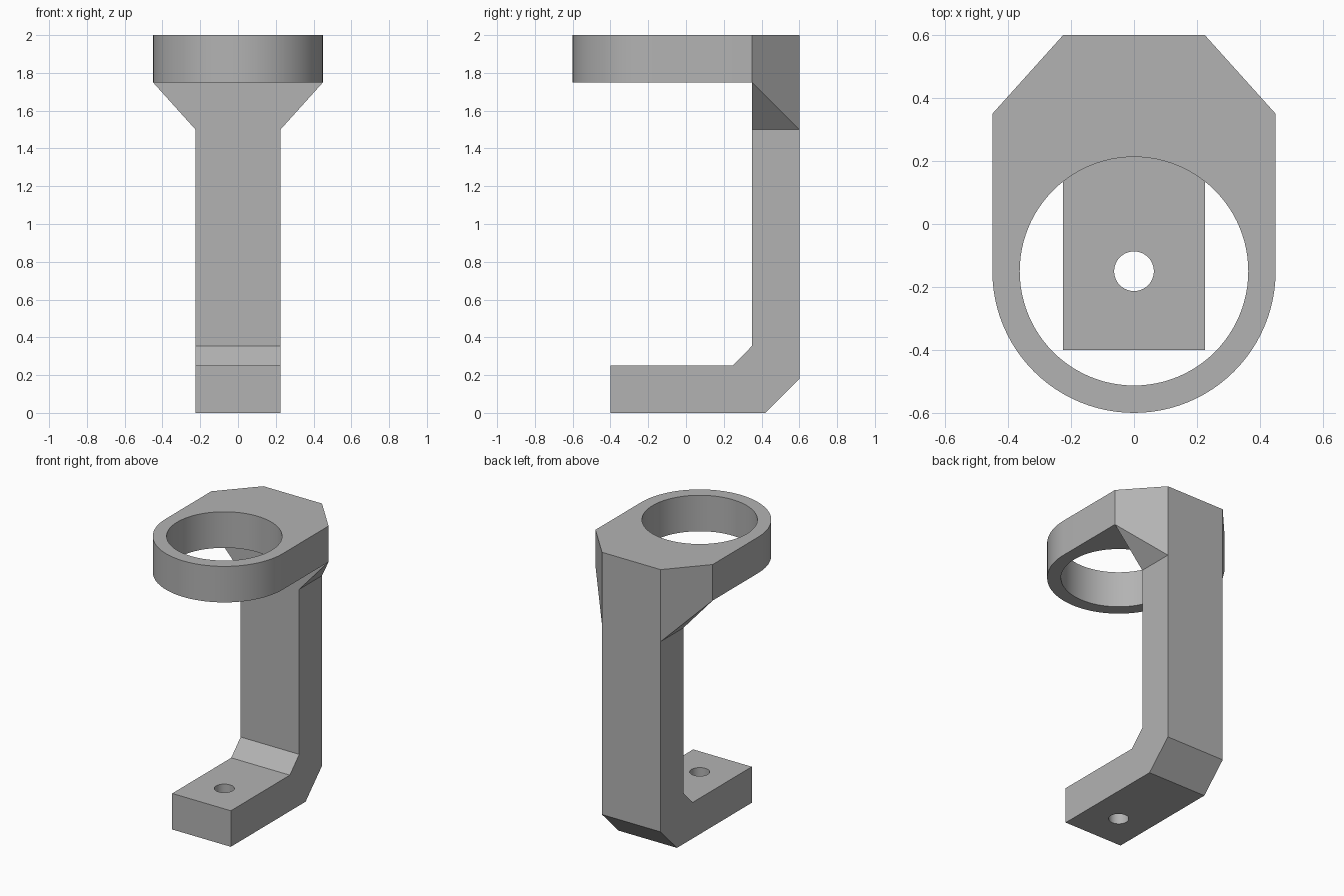
import bpy, bmesh, math
from mathutils import Vector

cube = bpy.data.objects.get("Cube")
if cube:
    bpy.data.objects.remove(cube, do_unlink=True)

grey = bpy.data.materials.new("plain grey")
grey.use_nodes = True
colour = (0.45, 0.45, 0.45, 1)
grey.diffuse_color = colour
grey.node_tree.nodes["Principled BSDF"].inputs["Base Color"].default_value = colour

HALF, WIDE = 0.225, 0.45          # half widths of the column and the ring plate
FRONT, BACK = 0.35, 0.6           # depth range of the column
GUSSET, PLATE, TOP = 1.5, 1.75, 2.0
AXIS_Y = -0.15                    # shared axis of the ring and the screw hole


def finish(name, bm):
    bmesh.ops.recalc_face_normals(bm, faces=bm.faces)
    mesh = bpy.data.meshes.new(name)
    bm.to_mesh(mesh)
    bm.free()
    mesh.materials.append(grey)
    obj = bpy.data.objects.new(name, mesh)
    bpy.context.collection.objects.link(obj)
    return obj


def extrude(name, points, offset):
    bm = bmesh.new()
    face = bm.faces.new([bm.verts.new(p) for p in points])
    new = bmesh.ops.extrude_face_region(bm, geom=[face])["geom"]
    verts = [v for v in new if isinstance(v, bmesh.types.BMVert)]
    bmesh.ops.translate(bm, verts=verts, vec=Vector(offset))
    return finish(name, bm)


def circle(radius, z, start=0, sweep=2 * math.pi, count=96):
    return [(radius * math.cos(start + sweep * i / count),
             AXIS_Y + radius * math.sin(start + sweep * i / count), z)
            for i in range(count)]


def boolean(target, tool, operation):
    mod = target.modifiers.new(operation.lower(), 'BOOLEAN')
    mod.operation, mod.object, mod.solver = operation, tool, 'EXACT'
    bpy.context.view_layer.objects.active = target
    bpy.ops.object.modifier_apply(modifier=mod.name)
    bpy.data.objects.remove(tool, do_unlink=True)


# Foot and column: one side profile with a chamfered heel and inner corner
profile = [(-0.4, 0), (0.42, 0), (BACK, 0.18), (BACK, GUSSET),
           (FRONT, GUSSET), (FRONT, 0.355), (0.247, 0.25), (-0.4, 0.25)]
bracket = extrude("ring_bracket", [(-HALF, y, z) for y, z in profile], (2 * HALF, 0, 0))

# Flared gusset between column and plate
bm = bmesh.new()
for s in (-1, 1):
    for p in ((HALF, FRONT, GUSSET), (HALF, BACK, GUSSET),
              (WIDE, FRONT, PLATE), (HALF, BACK, PLATE)):
        bm.verts.new((s * p[0], p[1], p[2]))
bmesh.ops.convex_hull(bm, input=bm.verts)
bmesh.ops.dissolve_limit(bm, angle_limit=0.01, verts=bm.verts, edges=bm.edges)
gusset = finish("gusset", bm)

# Ring plate: rounded front, straight sides, chamfered back
outline = circle(WIDE, PLATE, math.pi, math.pi, 48)
outline += [(WIDE, AXIS_Y, PLATE), (WIDE, FRONT, PLATE), (HALF, BACK, PLATE),
            (-HALF, BACK, PLATE), (-WIDE, FRONT, PLATE)]
plate = extrude("ring_plate", outline, (0, 0, TOP - PLATE))

boolean(bracket, gusset, 'UNION')
boolean(bracket, plate, 'UNION')

# Large ring opening and small screw hole
boolean(bracket, extrude("ring_cutter", circle(0.363, 1.6), (0, 0, 0.6)), 'DIFFERENCE')
boolean(bracket, extrude("screw_cutter", circle(0.063, -0.1), (0, 0, 0.5)), 'DIFFERENCE')

# Merge flat faces left by the cuts, then smooth the curved walls
bm = bmesh.new()
bm.from_mesh(bracket.data)
bmesh.ops.remove_doubles(bm, verts=bm.verts, dist=0.0001)
bmesh.ops.dissolve_limit(bm, angle_limit=0.005, verts=bm.verts, edges=bm.edges)
bm.to_mesh(bracket.data)
bm.free()
bpy.ops.object.select_all(action='DESELECT')
bracket.select_set(True)
bpy.context.view_layer.objects.active = bracket
bpy.ops.object.shade_smooth_by_angle(angle=math.radians(30))
